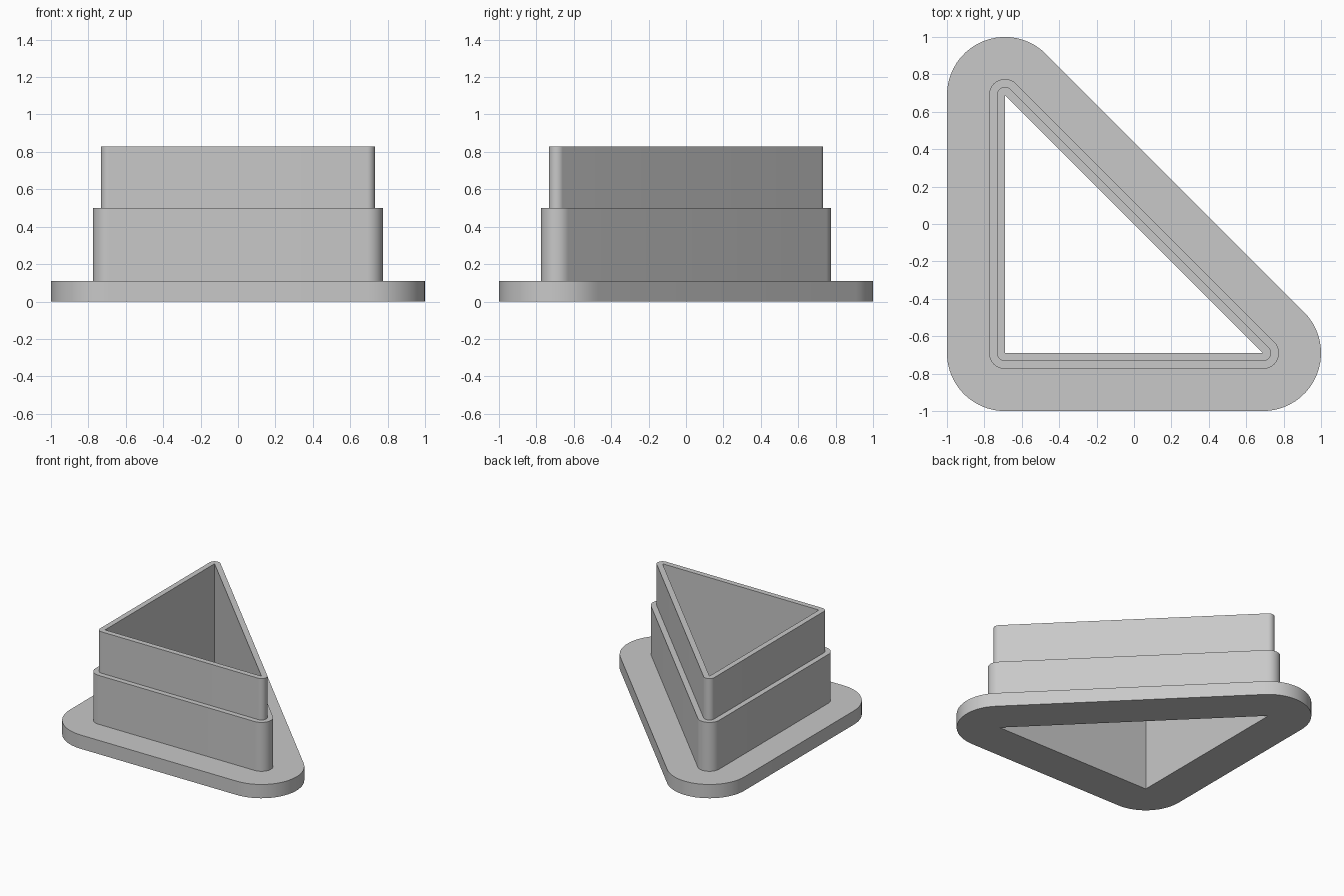
import bpy, bmesh
from math import radians, cos, sin

cube = bpy.data.objects.get("Cube")
if cube:
    bpy.data.objects.remove(cube, do_unlink=True)

# Plain grey material
grey = bpy.data.materials.new("light_grey")
grey.use_nodes = True
colour = (0.58, 0.58, 0.58, 1)
grey.diffuse_color = colour
grey.node_tree.nodes["Principled BSDF"].inputs["Base Color"].default_value = colour

# Triangular opening: corner x, y and the sweep of its rounded offset
R = 0.69
CORNERS = [(-R, -R, 180, 270), (R, -R, 270, 405), (-R, R, 45, 180)]
STEPS = 20

# Wall section: distance outward from the opening, height
SECTION = [(0, 0), (0.31, 0), (0.31, 0.11), (0.085, 0.11),
           (0.085, 0.5), (0.043, 0.5), (0.043, 0.83), (0, 0.83)]


def outline(bm, offset, z):
    """Ring of vertices around the triangle, rounded at the corners."""
    ring = []
    for x, y, start, end in CORNERS:
        for i in range(STEPS + 1):
            a = radians(start + (end - start) * i / STEPS)
            ring.append(bm.verts.new((x + offset * cos(a), y + offset * sin(a), z)))
    return ring


# Flange, stepped walls and sharp inner opening as one closed shell
bm = bmesh.new()
rings = [outline(bm, d, z) for d, z in SECTION]
count = len(rings[0])
for k, lower in enumerate(rings):
    upper = rings[(k + 1) % len(rings)]
    for i in range(count):
        j = (i + 1) % count
        bm.faces.new((lower[i], lower[j], upper[j], upper[i]))
bmesh.ops.remove_doubles(bm, verts=bm.verts[:], dist=0.0005)
bmesh.ops.recalc_face_normals(bm, faces=bm.faces[:])

mesh = bpy.data.meshes.new("stepped_triangle_frame")
bm.to_mesh(mesh)
bm.free()
mesh.materials.append(grey)
frame = bpy.data.objects.new("stepped_triangle_frame", mesh)
bpy.context.collection.objects.link(frame)

# Smooth rounded corners, crisp edges
bpy.context.view_layer.objects.active = frame
frame.select_set(True)
bpy.ops.object.shade_smooth_by_angle(angle=radians(30))
